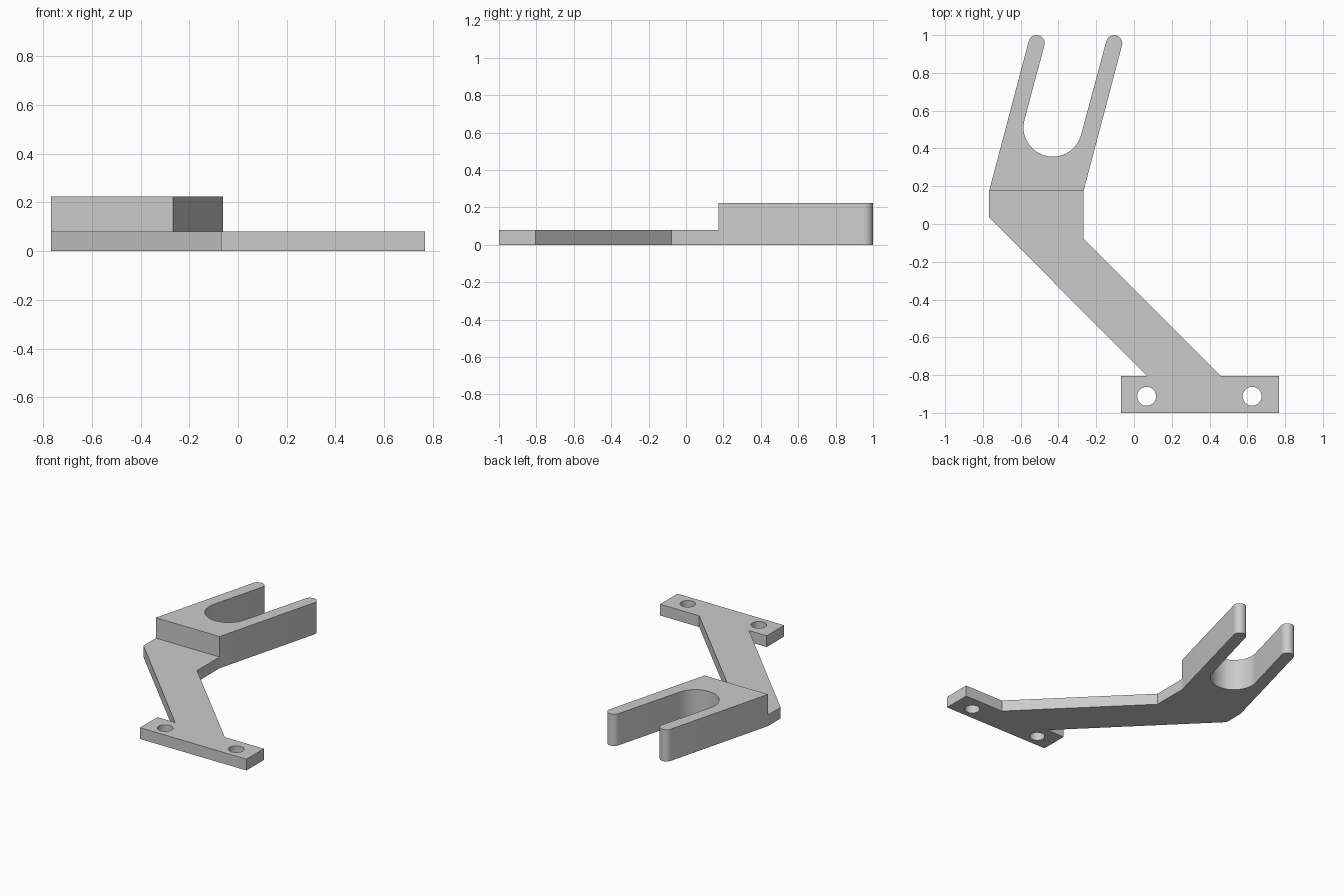
import bpy
import math
from mathutils import Vector

cube = bpy.data.objects.get("Cube")
if cube:
    bpy.data.objects.remove(cube, do_unlink=True)

grey = bpy.data.materials.new("plain grey")
grey.use_nodes = True
colour = (0.6, 0.6, 0.6, 1)
grey.diffuse_color = colour
grey.node_tree.nodes["Principled BSDF"].inputs["Base Color"].default_value = colour


def arc(centre, radius, start, end, steps):
    """Points along an arc, angles in degrees."""
    angles = [math.radians(start + (end - start) * i / steps) for i in range(steps + 1)]
    return [centre + radius * Vector((math.cos(a), math.sin(a))) for a in angles]


def extrude_outline(name, loops, height):
    """Solid from an outer loop plus any hole loops, standing on z = 0."""
    curve = bpy.data.curves.new(name + "_outline", "CURVE")
    curve.dimensions = "2D"
    curve.fill_mode = "BOTH"
    curve.extrude = height / 2
    for loop in loops:
        spline = curve.splines.new("POLY")
        spline.points.add(len(loop) - 1)
        for point, (x, y) in zip(spline.points, loop):
            point.co = (x, y, 0, 1)
        spline.use_cyclic_u = True
    obj = bpy.data.objects.new(name, curve)
    bpy.context.collection.objects.link(obj)
    bpy.ops.object.select_all(action="DESELECT")
    obj.select_set(True)
    bpy.context.view_layer.objects.active = obj
    obj.location.z = height / 2
    bpy.ops.object.convert(target="MESH")
    # Weld caps to walls, then smooth only the curved walls
    bpy.ops.object.mode_set(mode="EDIT")
    bpy.ops.mesh.select_all(action="SELECT")
    bpy.ops.mesh.remove_doubles(threshold=0.0001)
    bpy.ops.mesh.normals_make_consistent(inside=False)
    bpy.ops.object.mode_set(mode="OBJECT")
    bpy.ops.object.shade_smooth_by_angle(angle=math.radians(30))
    bpy.context.object.data.materials.clear()
    bpy.context.object.data.materials.append(grey)


left, right, joint = -0.767, -0.267, 0.175

# Mounting foot and slanted arm, with two screw holes
plate = [(left, joint), (left, 0.035), (0.07, -0.805), (-0.07, -0.805),
         (-0.07, -1), (0.767, -1), (0.767, -0.805), (0.46, -0.805),
         (right, -0.078), (right, joint)]
holes = [arc(Vector((x, -0.912)), 0.05, 0, 360, 40)[:-1] for x in (0.067, 0.625)]
extrude_outline("mounting_arm", [plate] + holes, 0.08)

# Thick fork: leaning prongs with round tips around a round-bottomed slot
lean = 15
tip_r, tip_y = 0.043, 0.957
fork = [Vector((left, joint)), Vector((right, joint))]
fork += arc(Vector((-0.105, tip_y)), tip_r, -lean, 180 - lean, 16)
fork += arc(Vector((-0.43, 0.512)), 0.155, -lean, -180 - lean, 40)
fork += arc(Vector((-0.516, tip_y)), tip_r, -lean, 180 - lean, 16)
extrude_outline("fork", [fork], 0.225)
